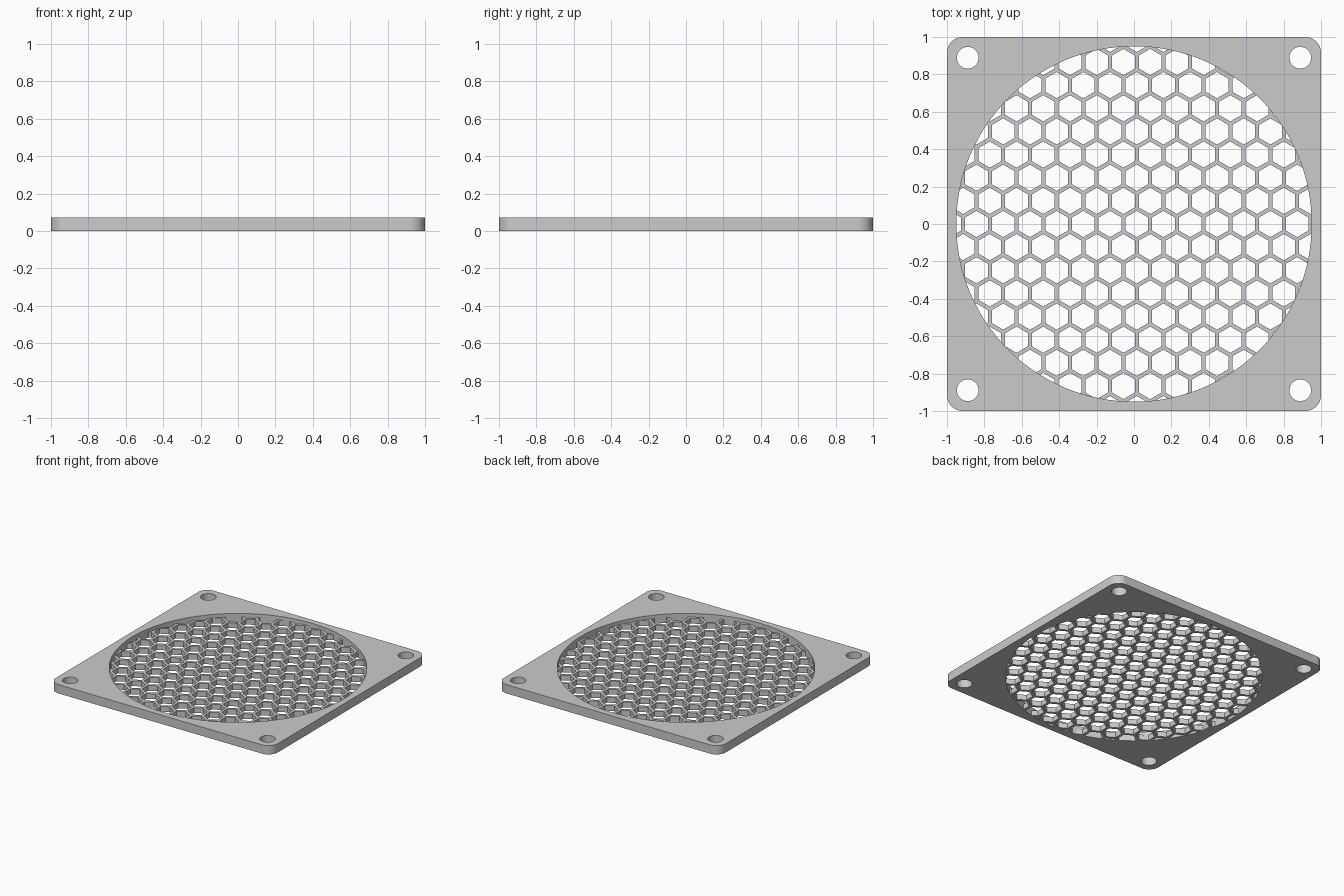
import bpy, bmesh
from math import pi, sin, cos, sqrt, hypot

if "Cube" in bpy.data.objects:
    bpy.data.objects.remove(bpy.data.objects["Cube"])

HEIGHT = 0.0715       # frame thickness
GRID_HEIGHT = 0.043   # recessed honeycomb thickness
OPENING = 0.95        # radius of the round opening
CORNER = 0.085
HOLE_AT, HOLE_R = 0.889, 0.058
PITCH, WALL = 1 / 7, 0.0214
SHIFT = 0.015         # sideways offset of the honeycomb

grey = bpy.data.materials.new("plain grey")
grey.use_nodes = True
grey.diffuse_color = (0.6, 0.6, 0.6, 1)
grey.node_tree.nodes["Principled BSDF"].inputs["Base Color"].default_value = (0.6, 0.6, 0.6, 1)


def ring(x, y, radius, sides, start=0.0):
    return [(x + radius * cos(start + 2 * pi * i / sides),
             y + radius * sin(start + 2 * pi * i / sides)) for i in range(sides)]


def prisms(name, outlines, z0, z1):
    """Object made of one upright prism per outline."""
    bm = bmesh.new()
    for outline in outlines:
        low = [bm.verts.new((x, y, z0)) for x, y in outline]
        high = [bm.verts.new((x, y, z1)) for x, y in outline]
        bm.faces.new(low[::-1])
        bm.faces.new(high)
        for i in range(len(low)):
            j = (i + 1) % len(low)
            bm.faces.new((low[i], low[j], high[j], high[i]))
    mesh = bpy.data.meshes.new(name)
    bm.to_mesh(mesh)
    bm.free()
    obj = bpy.data.objects.new(name, mesh)
    bpy.context.collection.objects.link(obj)
    return obj


def carve(obj, cutter):
    """Subtract the cutter, keep the result as plain mesh, drop the cutter."""
    cutter.hide_render = True
    mod = obj.modifiers.new("cut", "BOOLEAN")
    mod.operation, mod.solver, mod.object = "DIFFERENCE", "EXACT", cutter
    bpy.context.view_layer.update()
    graph = bpy.context.evaluated_depsgraph_get()
    mesh = bpy.data.meshes.new_from_object(obj.evaluated_get(graph))
    obj.modifiers.clear()
    obj.data = mesh
    bpy.data.objects.remove(cutter)


# Square frame with rounded corners
outline = []
for k, (sx, sy) in enumerate(((1, 1), (-1, 1), (-1, -1), (1, -1))):
    for i in range(13):
        a = (k + i / 12) * pi / 2
        outline.append((sx * (1 - CORNER) + CORNER * cos(a),
                        sy * (1 - CORNER) + CORNER * sin(a)))
frame = prisms("frame", [outline], 0, HEIGHT)

# Round opening and the four screw holes
openings = [ring(0, 0, OPENING, 128)]
openings += [ring(sx * HOLE_AT, sy * HOLE_AT, HOLE_R, 40)
             for sx in (-1, 1) for sy in (-1, 1)]
carve(frame, prisms("opening_cutter", openings, -0.1, 0.2))

# Honeycomb grille filling the lower part of the opening
grille = prisms("honeycomb_grille", [ring(0, 0, OPENING, 128)], 0, GRID_HEIGHT)
cell = (PITCH - WALL) / sqrt(3)
cells = []
for row in range(-9, 10):
    for col in range(-9, 10):
        x = SHIFT + (col + (row % 2) / 2) * PITCH
        y = row * PITCH * sqrt(3) / 2
        if hypot(x, y) < OPENING + cell:
            cells.append(ring(x, y, cell, 6, pi / 6))
carve(grille, prisms("cell_cutter", cells, -0.1, 0.2))

# Material and shading
for obj in (frame, grille):
    obj.data.materials.clear()
    obj.data.materials.append(grey)
    bpy.ops.object.select_all(action="DESELECT")
    obj.select_set(True)
    bpy.context.view_layer.objects.active = obj
    bpy.ops.object.shade_smooth_by_angle(angle=pi / 6)
